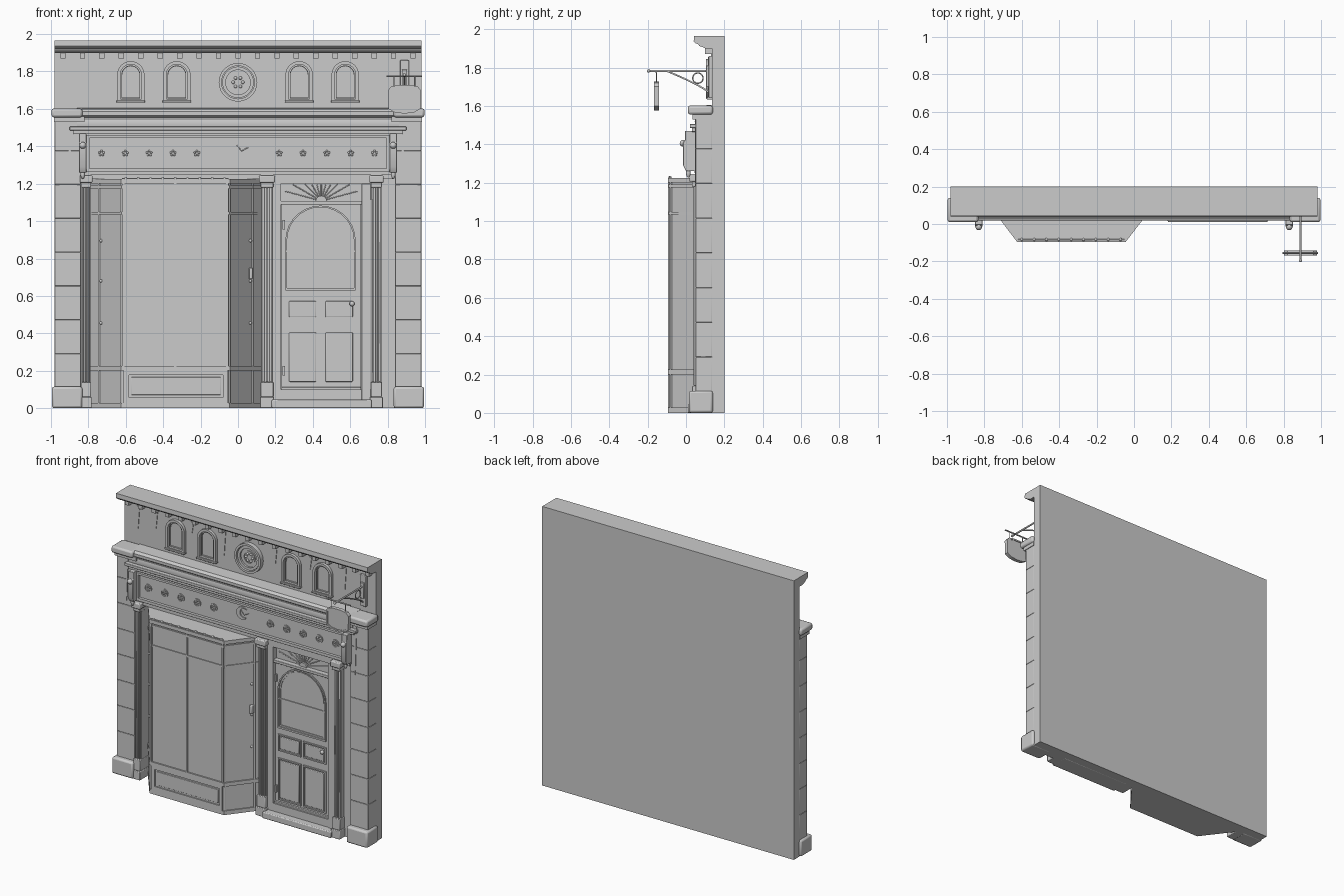
import bpy, bmesh, math
from mathutils import Vector

if "Cube" in bpy.data.objects:
    bpy.data.objects.remove(bpy.data.objects["Cube"])

stone = bpy.data.materials.new("plain_grey")
stone.diffuse_color = (0.6, 0.6, 0.6, 1)
stone.use_nodes = True
stone.node_tree.nodes["Principled BSDF"].inputs["Base Color"].default_value = stone.diffuse_color


def finish(name, bm, bevel=0, seg=2):
    bmesh.ops.recalc_face_normals(bm, faces=bm.faces)
    me = bpy.data.meshes.new(name)
    bm.to_mesh(me)
    bm.free()
    me.materials.append(stone)
    me.shade_smooth()
    me.set_sharp_from_angle(angle=math.radians(30))
    ob = bpy.data.objects.new(name, me)
    bpy.context.collection.objects.link(ob)
    if bevel:
        m = ob.modifiers.new("soft_edges", 'BEVEL')
        m.width, m.segments = bevel, seg
    return ob


def prism(name, pts, axis, a, b, bevel=0):
    """Extrude a 2D outline: axis x takes (y,z), y takes (x,z), z takes (x,y)."""
    put = {'x': lambda p, t: (t, p[0], p[1]), 'y': lambda p, t: (p[0], t, p[1]),
           'z': lambda p, t: (p[0], p[1], t)}[axis]
    bm = bmesh.new()
    lo = [bm.verts.new(put(p, a)) for p in pts]
    hi = [bm.verts.new(put(p, b)) for p in pts]
    bm.faces.new(lo)
    bm.faces.new(hi)
    for i in range(len(pts)):
        j = (i + 1) % len(pts)
        bm.faces.new((lo[i], lo[j], hi[j], hi[i]))
    return finish(name, bm, bevel)


def box(name, x0, x1, y0, y1, z0, z1, bevel=0):
    return prism(name, rect(x0, x1, z0, z1), 'y', y0, y1, bevel)


def rect(x0, x1, z0, z1):
    return [(x0, z0), (x1, z0), (x1, z1), (x0, z1)]


def arch(x0, x1, z0, z1, n=14):
    r, c = (x1 - x0) / 2, (x0 + x1) / 2
    return [(x0, z0), (x1, z0)] + [(c + r * math.cos(math.pi * i / n),
            z1 - r + r * math.sin(math.pi * i / n)) for i in range(n + 1)]


def circle(x, z, r, n=28):
    return [(x + r * math.cos(math.tau * i / n), z + r * math.sin(math.tau * i / n)) for i in range(n)]


def frame(name, outer, inner, y0, y1):
    """Hollow border between two matching outlines in the facade plane."""
    bm = bmesh.new()
    rings = [[bm.verts.new((p[0], y, p[1])) for p in o] for o, y in
             ((outer, y0), (inner, y0), (inner, y1), (outer, y1))]
    n = len(outer)
    for k in range(4):
        A, B = rings[k], rings[(k + 1) % 4]
        for i in range(n):
            bm.faces.new((A[i], A[(i + 1) % n], B[(i + 1) % n], B[i]))
    return finish(name, bm)


def ball(name, x, y, z, r, stretch=1):
    bm = bmesh.new()
    bmesh.ops.create_uvsphere(bm, u_segments=14, v_segments=8, radius=r)
    for v in bm.verts:
        v.co = Vector((v.co.x + x, v.co.y + y, v.co.z * stretch + z))
    return finish(name, bm)


def rod(name, pts, r, closed=False):
    cu = bpy.data.curves.new(name, 'CURVE')
    cu.dimensions, cu.bevel_depth, cu.bevel_resolution, cu.use_fill_caps = '3D', r, 1, True
    sp = cu.splines.new('POLY')
    sp.points.add(len(pts) - 1)
    for p, q in zip(sp.points, pts):
        p.co = (*q, 1)
    sp.use_cyclic_u = closed
    cu.materials.append(stone)
    ob = bpy.data.objects.new(name, cu)
    bpy.context.collection.objects.link(ob)


# Back wall and moulded top cornice
box("wall", -.98, .98, .135, .2, 0, 1.965)
prism("top_cornice", [(.14, 1.965), (.042, 1.965), (.04, 1.935), (.05, 1.925), (.062, 1.923), (.07, 1.912),
                      (.09, 1.905), (.1, 1.9), (.14, 1.9)], 'x', -.98, .98)
for i in range(-9, 10):
    box("dentil", i * .104 - .014, i * .104 + .014, .1, .137, 1.87, 1.902)

# Corner piers of stacked stones with base and cap
for s in (-1, 1):
    for k in range(8):
        z = .11 + k * .181
        box("pier_stone", *sorted((s * .84, s * .98)), .05, .137, z, z + .181, .003)
    box("pier_base", *sorted((s * .832, s * .995)), .015, .14, 0, .115, .012)
    box("pier_cap", *sorted((s * .832, s * .997)), .01, .14, 1.555, 1.602, .012)
    box("pier_neck", *sorted((s * .82, s * .985)), .035, .137, 1.53, 1.558)

# Middle cornice over the shop sign
prism("string_course", [(.137, 1.605), (.045, 1.6), (.03, 1.585), (.03, 1.565), (.045, 1.555), (.05, 1.54),
                        (.045, 1.52), (.05, 1.5), (.137, 1.5)], 'x', -.86, .86)
box("sign_ledge", -.9, .9, .02, .137, 1.485, 1.505, .003)
box("sign_ledge_moulding", -.88, .88, .03, .137, 1.465, 1.486, .003)

# Sign board with raised border, rosettes and crescent
box("sign_board", -.85, .85, .045, .137, 1.25, 1.468)
frame("sign_border", rect(-.81, .81, 1.262, 1.46), rect(-.795, .795, 1.282, 1.445), .025, .05)
box("lintel", -.83, .83, .055, .137, 1.225, 1.255)
for s in (-1, 1):
    for k in range(5):
        x = s * (.22 + k * .1275)
        frame("rosette_ring", circle(x, 1.363, .028, 18), circle(x, 1.363, .022, 18), .039, .046)
        for j in range(5):
            a = math.tau * j / 5 + .3
            ball("rosette_petal", x + .012 * math.cos(a), .044, 1.363 + .012 * math.sin(a), .006)
    # Scroll bracket at each end of the sign
    prism("sign_bracket", [(.06, 1.47), (-.005, 1.47), (-.005, 1.42), (-.015, 1.41), (-.015, 1.29), (.0, 1.26),
                           (.06, 1.26)], 'x', s * .81, s * .85, .003)
    ball("bracket_boss", s * .83, -.015, 1.405, .018)
    ball("bracket_drop", s * .83, .012, 1.25, .012, 2)
bm_out = [(.005 + .045 * math.cos(a), 1.385 + .045 * math.sin(a)) for a in [.9 + i * .44 for i in range(11)]]
bm_in = [(.02 + .032 * math.cos(a), 1.388 + .032 * math.sin(a)) for a in [5.1 - i * .41 for i in range(11)]]
prism("crescent", bm_out + bm_in, 'y', .037, .048)
rod("crescent_twig", [(-.02, .04, 1.42), (.02, .04, 1.375), (.055, .04, 1.395)], .003)

# Fluted pilasters with capitals and plinths
for x, w in ((-.812, .024), (.155, .032), (.74, .028)):
    box("pilaster", x - w, x + w, .05, .137, 0, 1.25)
    for k in (-1, 0, 1):
        box("pilaster_rib", x + k * w * .62 - w * .2, x + k * w * .62 + w * .2, .04, .055, .14, 1.18, .004)
    box("pilaster_plinth", x - w - .006, x + w + .006, .025, .137, 0, .06, .004)
    box("pilaster_foot", x - w - .002, x + w + .002, .032, .137, .06, .14, .004)
    box("pilaster_collar", x - w - .002, x + w + .002, .03, .137, 1.18, 1.205, .004)
    box("pilaster_capital", x - w - .01, x + w + .01, .018, .137, 1.205, 1.245, .006)
box("right_jamb", .765, .845, .085, .137, 0, 1.26)

# Bay window: angled body, plinth, rails and posts
P = [(-.79, .135), (-.62, -.085), (-.05, -.085), (.125, .135)]


def bay(name, grow, z0, z1):
    q = [(-.79 - grow, .136), (-.62 - grow * .6, -.085 - grow),
         (-.05 + grow * .6, -.085 - grow), (.125 + grow, .136)]
    prism(name, q, 'z', z0, z1)


bay("bay_glass", 0, 0, 1.22)
for z0, z1, g in ((0, .028, .008), (.2, .226, .01), (1.035, 1.048, .006), (1.175, 1.19, .007), (1.2, 1.225, .01)):
    bay("bay_rail", g, z0, z1)
for x in (-.613, -.335, -.057):
    box("bay_mullion", x - .006, x + .006, -.093, -.08, .22, 1.2)
frame("bay_panel_border", rect(-.613, -.057, .028, .2), rect(-.583, -.08, .058, .178), -.094, -.08)
box("bay_panel", -.57, -.093, -.09, -.08, .07, .166, .003)
for s in (0, 1):
    a, b = (P[1], P[0]) if s == 0 else (P[2], P[3])
    for t in (.03, .72):
        x, y = a[0] + (b[0] - a[0]) * t, a[1] + (b[1] - a[1]) * t
        rod("bay_side_post", [(x, y, .02), (x, y, 1.2)], .007)
    x, y = a[0] + (b[0] - a[0]) * .66, a[1] + (b[1] - a[1]) * .66
    for z in (.455, .68, .895):
        ball("bay_stud", x, y, z, .009)
    if s:
        box("bay_handle", x - .008, x + .012, y - .02, y + .02, .69, .75, .005)
for i in range(9):
    ball("bay_crest_bead", -.6 + i * .066, -.083, 1.227, .008)
rod("bay_crest", [(-.62, -.085, 1.228), (-.05, -.085, 1.228)], .004)

# Door surround, step and sunburst fanlight
box("door_step", .18, .715, .01, .137, 0, .045, .006)
frame("door_frame", rect(.185, .715, .03, 1.25), rect(.23, .66, .1, 1.2), .06, .137)
box("door_inner_jamb", .66, .712, .055, .137, .04, 1.2, .004)
box("fanlight", .225, .665, .1, .137, 1.09, 1.205)
box("door_head", .225, .665, .065, .137, 1.088, 1.108, .003)
for i in range(1, 12):
    a = math.pi * i / 12
    r = min(.2, .088 / math.sin(a))
    rod("fan_ray", [(.445, .098, 1.108), (.445 + r * math.cos(a), .098, 1.108 + r * math.sin(a))], .003)
prism("fan_hub", [(.445 + .03 * math.cos(math.pi * i / 8), 1.106 + .03 * math.sin(math.pi * i / 8))
                  for i in range(9)], 'y', .085, .11)

# Door leaf with arched glass, panels, knob and hinges
box("door_leaf", .232, .658, .085, .137, .05, 1.09)
frame("door_glass_border", arch(.253, .629, .63, 1.083), arch(.262, .62, .642, 1.074), .076, .09)
frame("door_glass_bead", arch(.27, .612, .65, 1.066), arch(.275, .607, .655, 1.061), .08, .09)
box("door_glass_bar", .262, .62, .079, .09, .835, .842)
for x0, x1 in ((.257, .434), (.452, .63)):
    for z0, z1 in ((.47, .588), (.125, .42)):
        frame("door_panel_border", rect(x0, x1, z0, z1), rect(x0 + .009, x1 - .009, z0 + .009, z1 - .009), .077, .09)
        box("door_panel", x0 + .016, x1 - .016, .079, .09, z0 + .016, z1 - .016, .004)
box("door_kick_rail", .232, .658, .07, .137, .09, .112, .003)
ball("door_knob", .61, .065, .558, .014)
for z in (.2, .98):
    box("door_hinge", .238, .25, .072, .09, z - .025, z + .025)

# Arched niches of the upper wall
for cx in (-.573, -.327, .327, .573):
    frame("niche_border", arch(cx - .073, cx + .073, 1.64, 1.855), arch(cx - .056, cx + .056, 1.652, 1.838), .115, .137)
    frame("niche_bead", arch(cx - .05, cx + .05, 1.656, 1.832), arch(cx - .046, cx + .046, 1.66, 1.828), .125, .137)
    box("niche_sill", cx - .076, cx + .076, .108, .137, 1.633, 1.645, .003)

# Round medallion
for r0, r1, y in ((.103, .088, .105), (.084, .066, .115), (.046, .038, .122)):
    frame("medallion_ring", circle(0, 1.742, r0), circle(0, 1.742, r1), y, .137)
prism("medallion_disc", circle(0, 1.742, .09), 'y', .128, .137)
for p in circle(0, 1.742, .026, 6):
    ball("medallion_bead", p[0], .126, p[1], .009)

# Thin streaks down the upper wall and piers
for x, z, h, y in ((-.87, 1.87, .16, .135), (-.73, 1.87, .12, .135), (-.45, 1.87, .08, .135), (-.2, 1.87, .17, .135),
                   (.2, 1.87, .12, .135), (.47, 1.87, .09, .135), (.74, 1.87, .17, .135),
                   (-.9, 1.53, .3, .05), (.88, 1.53, .35, .05)):
    prism("streak", [(x - .012, z), (x + .012, z), (x + .006, z - h * .5), (x, z - h)], 'y', y - .004, y + .002)

# Hanging sign on its wall bracket
X = .89
box("bracket_plate", X - .024, X + .024, .118, .137, 1.64, 1.86, .004)
box("bracket_plate_block", X - .014, X + .014, .105, .137, 1.70, 1.81, .003)
rod("bracket_arm", [(X, .13, 1.782), (X, -.2, 1.782)], .006)
rod("bracket_brace", [(X, .125 - .22 * t, 1.665 + .115 * t ** .8) for t in [i / 8 for i in range(9)]], .005)
rod("bracket_ring", [(X, .062 + q[0], 1.745 + q[1]) for q in circle(0, 0, .027, 20)], .004, True)
ball("bracket_finial", X, -.195, 1.782, .009)
rod("hanger_bar", [(X - .095, -.155, 1.775), (X + .095, -.155, 1.775)], .005)
for s in (-1, 1):
    rod("hanger_chain", [(X + s * .055, -.155, 1.775), (X + s * .055, -.155, 1.715)], .003)
half = [(.0, 1.575), (.05, 1.58), (.085, 1.6), (.088, 1.70), (.07, 1.72), (.03, 1.728)]
board = [(X + x, z) for x, z in half] + [(X - x, z) for x, z in half[:0:-1]]
prism("hanging_board", board, 'y', -.163, -.147)
c = Vector((X, 1.65))
frame("hanging_board_rim", board, [tuple(c + (Vector(p) - c) * .87) for p in board], -.168, -.142)
